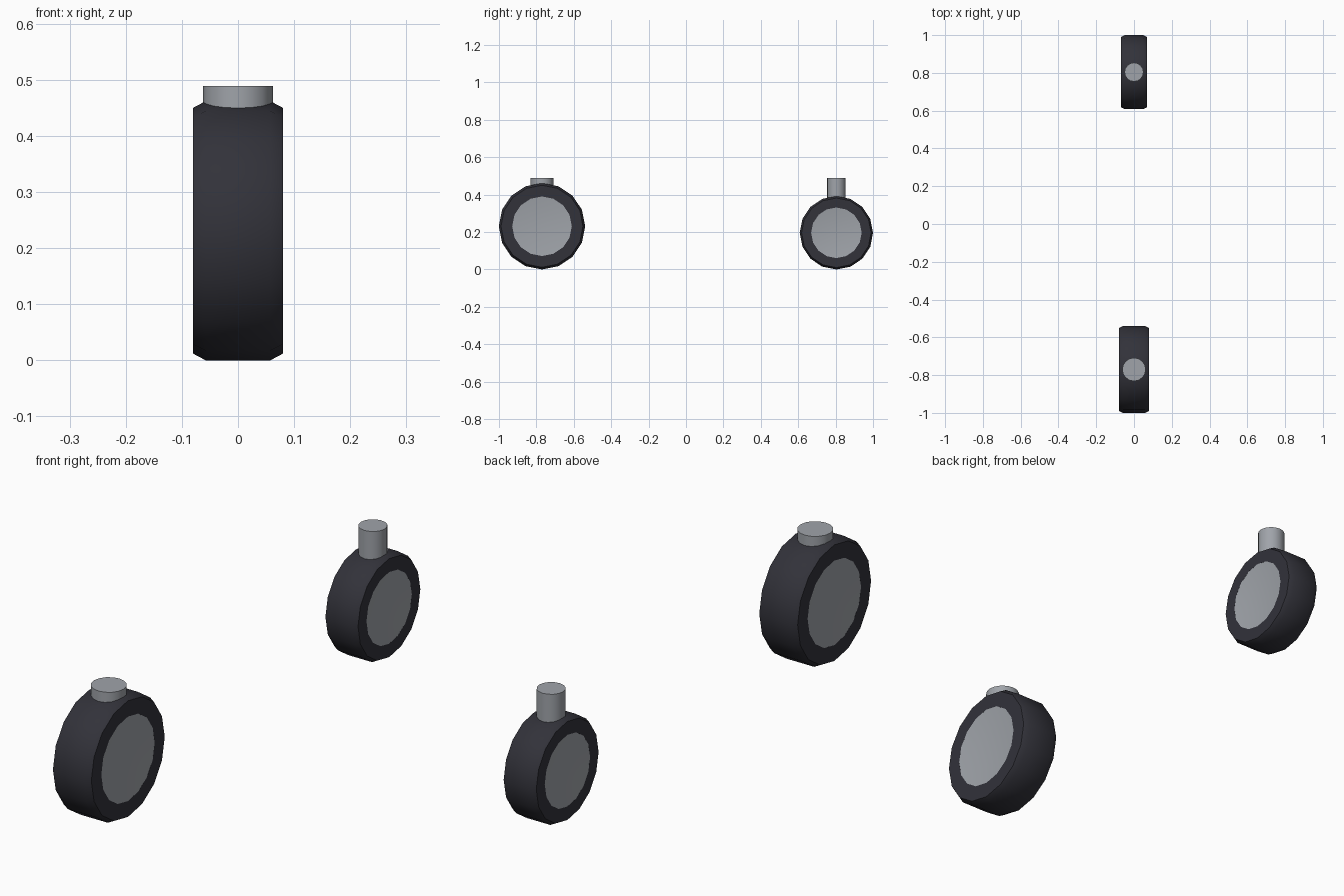
import bpy, bmesh, math
from mathutils import Matrix

if "Cube" in bpy.data.objects:
    bpy.data.objects.remove(bpy.data.objects["Cube"], do_unlink=True)


def make_material(name, rgb):
    mat = bpy.data.materials.new(name)
    mat.use_nodes = True
    color = (*rgb, 1.0)
    mat.diffuse_color = color
    bsdf = mat.node_tree.nodes["Principled BSDF"]
    bsdf.inputs["Base Color"].default_value = color
    bsdf.inputs["Roughness"].default_value = 0.6
    return mat


rubber = make_material("dark_rubber", (0.032, 0.032, 0.042))
metal = make_material("grey_metal", (0.35, 0.37, 0.40))


def finish(bm, name, mat, location):
    bmesh.ops.recalc_face_normals(bm, faces=bm.faces)
    mesh = bpy.data.meshes.new(name)
    bm.to_mesh(mesh)
    bm.free()
    obj = bpy.data.objects.new(name, mesh)
    obj.location = location
    mesh.materials.append(mat)
    bpy.context.collection.objects.link(obj)
    bpy.ops.object.select_all(action="DESELECT")
    obj.select_set(True)
    bpy.context.view_layer.objects.active = obj
    bpy.ops.object.shade_smooth_by_angle(angle=math.radians(28))
    return obj


def lathe(name, profile, sides, mat, location, closed):
    """Spin (x, radius) points around the x axle, starting at the bottom."""
    bm = bmesh.new()
    rings = []
    for i in range(sides):
        a = math.tau * i / sides
        rings.append([bm.verts.new((x, r * math.sin(a), -r * math.cos(a)))
                      for x, r in profile])
    count = len(profile)
    for i in range(sides):
        here, there = rings[i], rings[(i + 1) % sides]
        for j in range(count if closed else count - 1):
            k = (j + 1) % count
            bm.faces.new((here[j], here[k], there[k], there[j]))
    if not closed:
        bm.faces.new([ring[0] for ring in rings])
        bm.faces.new([ring[-1] for ring in rings])
    return finish(bm, name, mat, location)


def wheel(prefix, y, radius, half, post_radius, post_top):
    center = (0, y, radius)
    hub = radius * 0.69
    # Tyre: a ring with chamfered shoulders
    shoulder = radius * 0.948
    tread = half * 0.72
    lathe(prefix + "_tyre",
          [(-half, hub), (-half, shoulder), (-tread, radius),
           (tread, radius), (half, shoulder), (half, hub)],
          16, rubber, center, True)
    # Hub: a shallow dish on both sides
    dish = half - 0.008
    lathe(prefix + "_hub",
          [(-dish, hub / 2), (-half, hub), (half, hub), (dish, hub / 2)],
          32, metal, center, False)
    # Mounting post rising from the hub
    bm = bmesh.new()
    height = post_top - radius
    bmesh.ops.create_cone(bm, cap_ends=True, segments=16, radius1=post_radius,
                          radius2=post_radius, depth=height,
                          matrix=Matrix.Translation((0, 0, height / 2)))
    finish(bm, prefix + "_post", metal, center)


wheel("front", -0.77, 0.231, 0.08, 0.062, 0.489)
wheel("rear", 0.804, 0.196, 0.068, 0.05, 0.489)
